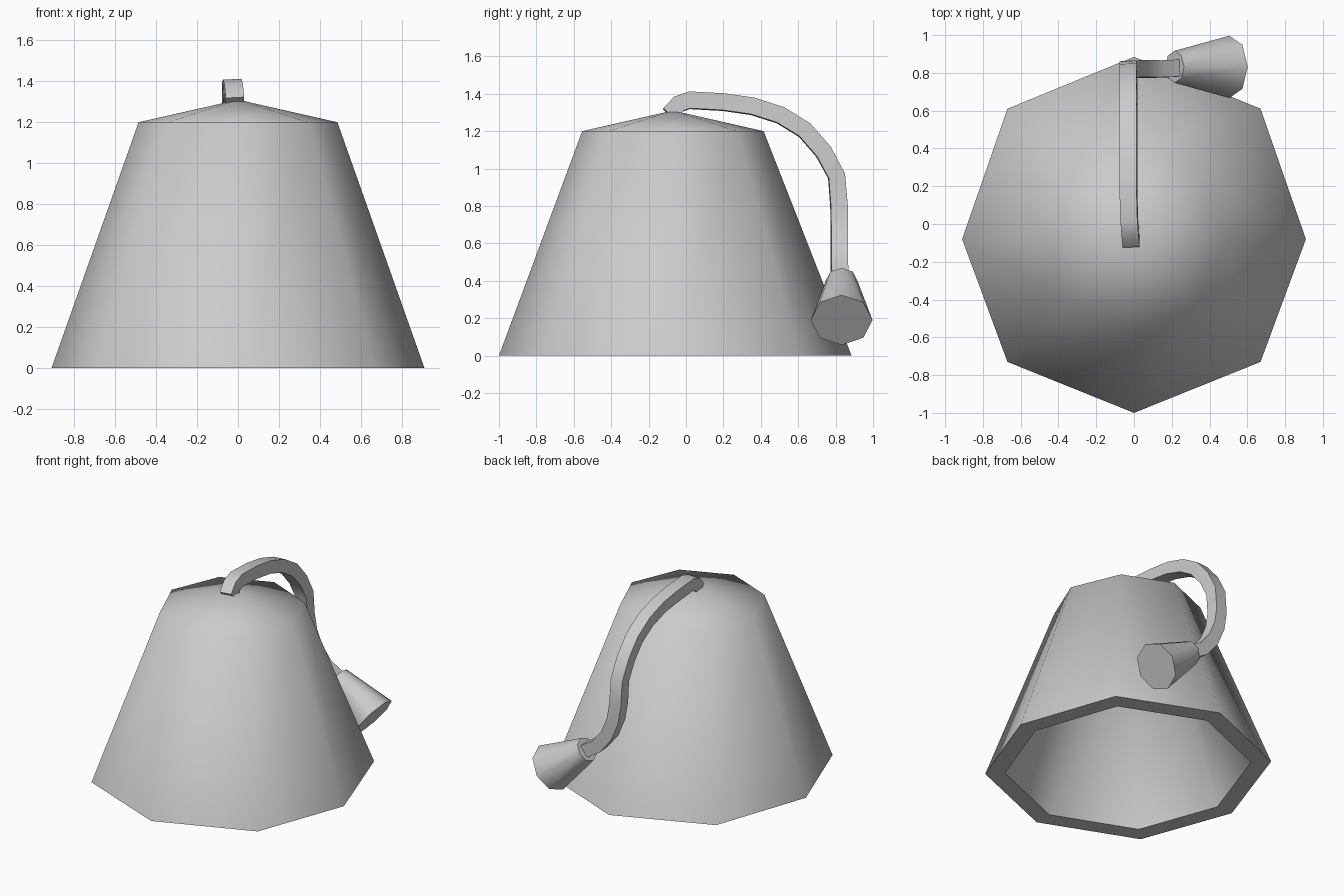
import bpy, bmesh, math
from mathutils import Vector

if "Cube" in bpy.data.objects:
    bpy.data.objects.remove(bpy.data.objects["Cube"])


def skin(name, rings, cap_start=True, cap_end=True, angle=40):
    """Join equal-length rings of points with quads; a 1-point ring is an apex."""
    bm = bmesh.new()
    rows = [[bm.verts.new(p) for p in r] for r in rings]
    for a, b in zip(rows, rows[1:]):
        n = max(len(a), len(b))
        for i in range(n):
            j = (i + 1) % n
            f = []
            for v in (a[i % len(a)], a[j % len(a)], b[j % len(b)], b[i % len(b)]):
                if v not in f:
                    f.append(v)
            bm.faces.new(f)
    if cap_start and len(rows[0]) > 2:
        bm.faces.new(rows[0])
    if cap_end and len(rows[-1]) > 2:
        bm.faces.new(rows[-1])
    bmesh.ops.recalc_face_normals(bm, faces=bm.faces)
    me = bpy.data.meshes.new(name)
    bm.to_mesh(me)
    bm.free()
    ob = bpy.data.objects.new(name, me)
    bpy.context.collection.objects.link(ob)
    bpy.ops.object.select_all(action='DESELECT')
    ob.select_set(True)
    bpy.context.view_layer.objects.active = ob
    bpy.ops.object.shade_smooth_by_angle(angle=math.radians(angle))
    return ob


def ring(c, r, u, v, n=8, phase=0.0):
    return [Vector(c) + r * (math.cos(t) * u + math.sin(t) * v)
            for t in (phase + 2 * math.pi * i / n for i in range(n))]


X, Y, Z = Vector((1, 0, 0)), Vector((0, 1, 0)), Vector((0, 0, 1))

# Hollow eight-sided bell: inner roof, inner wall, rim, outer wall, outer peak
foot = [(0.91, -0.08), (0.67, 0.61), (0, 0.885), (-0.67, 0.61),
        (-0.91, -0.08), (-0.67, -0.73), (0, -1.0), (0.67, -0.73)]
cy = -0.07
outer = [Vector((x, y, 0)) for x, y in foot]
inner = [Vector((x * 0.86, cy + (y - cy) * 0.86, 0)) for x, y in foot]
skin("bell_body", [
    [(0, cy, 1.18)],
    ring((0, cy, 1.1), 0.39, X, Y),
    inner,
    outer,
    ring((0, cy, 1.2), 0.485, X, Y),
    [(0, cy, 1.31)],
], angle=60)

# Square arm swept from the peak over the back and round to the right
path = [Vector(p) for p in [
    (-0.015, -0.09, 1.29), (-0.02, -0.04, 1.345), (-0.025, 0.02, 1.365),
    (-0.03, 0.2, 1.355), (-0.03, 0.355, 1.333), (-0.03, 0.505, 1.285),
    (-0.03, 0.635, 1.205), (-0.03, 0.735, 1.09), (-0.03, 0.805, 0.96),
    (-0.03, 0.818, 0.8), (-0.01, 0.82, 0.68), (0.04, 0.82, 0.56),
    (0.12, 0.82, 0.46), (0.24, 0.825, 0.385)]]
side, sections = X.copy(), []
for i, p in enumerate(path):
    t = (path[min(i + 1, len(path) - 1)] - path[max(i - 1, 0)]).normalized()
    side = (side - t * side.dot(t)).normalized()
    sections.append(ring(p, 0.045 * math.sqrt(2), side, t.cross(side), 4, math.pi / 4))
skin("arm", sections)

# Flared eight-sided end, tilted down to the right
axis = Vector((0.81, 0, -0.59)).normalized()
up = Y.cross(axis)
skin("flared_end", [ring((0.215, 0.832, 0.40), 0.085, Y, up),
                    ring((0.505, 0.832, 0.19), 0.165, Y, up)], angle=50)
